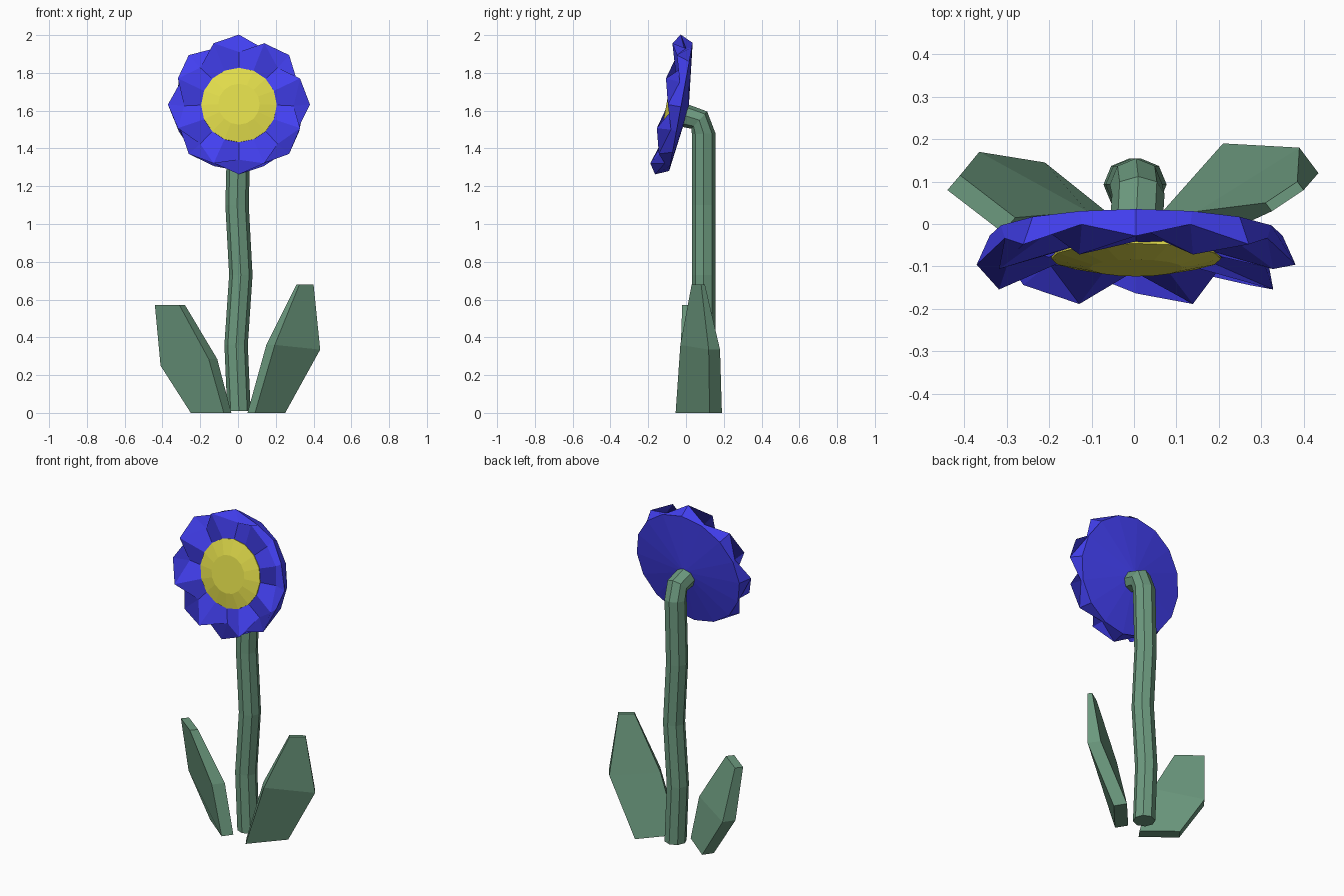
import bpy, bmesh
from math import sin, cos, pi, radians
from mathutils import Vector

if "Cube" in bpy.data.objects:
    bpy.data.objects.remove(bpy.data.objects["Cube"])


def material(name, rgb):
    m = bpy.data.materials.new(name)
    m.diffuse_color = (*rgb, 1)
    m.use_nodes = True
    m.node_tree.nodes["Principled BSDF"].inputs["Base Color"].default_value = m.diffuse_color
    return m


GREEN = material("leaf_green", (0.15, 0.32, 0.21))
BLUE = material("petal_blue", (0.055, 0.05, 0.87))
YELLOW = material("centre_yellow", (0.75, 0.71, 0.07))


def loft(name, rings, mat, start=None, end=None):
    """Skin equal-length closed rings; ends close to a point or a flat cap."""
    bm = bmesh.new()
    rows = [[bm.verts.new(p) for p in r] for r in rings]
    n = len(rows[0])
    for a, b in zip(rows, rows[1:]):
        for i in range(n):
            j = (i + 1) % n
            bm.faces.new((a[i], a[j], b[j], b[i]))
    for row, tip in ((rows[0], start), (rows[-1], end)):
        if tip is None:
            bm.faces.new(row)
        else:
            c = bm.verts.new(tip)
            for i in range(n):
                bm.faces.new((row[i], row[(i + 1) % n], c))
    bmesh.ops.recalc_face_normals(bm, faces=bm.faces)
    me = bpy.data.meshes.new(name)
    bm.to_mesh(me)
    bm.free()
    me.materials.append(mat)
    ob = bpy.data.objects.new(name, me)
    bpy.context.collection.objects.link(ob)
    return ob


# Flower head frame: a disc tilted slightly upward
TILT = radians(10.4)


def head(u, v, d):
    return Vector((0.005 + u, -0.027 + v * sin(TILT) - d * cos(TILT),
                   1.62 + v * cos(TILT) + d * sin(TILT)))


def head_ring(even, odd):
    pts = []
    for i in range(16):
        r, d = odd if i % 2 else even
        a = 2 * pi * i / 16
        pts.append(head(r * sin(a), r * cos(a), d))
    return pts


# Petals: domed back, rear row of tips, groove, front row of tips, inner rim
loft("petals", [
    head_ring((0.345, 0.0), (0.345, 0.0)),
    head_ring((0.376, 0.07), (0.335, 0.03)),
    head_ring((0.29, 0.03), (0.35, 0.105)),
    head_ring((0.205, 0.052), (0.19, 0.05)),
], BLUE, start=head(0, 0, -0.042), end=head(0, 0, 0.04))

# Flower centre: shallow faceted dome
loft("flower_centre", [head_ring((r, d), (r, d)) for r, d in
                       ((0.2, 0.045), (0.2, 0.056), (0.11, 0.078))],
     YELLOW)

# Stem: octagonal tube along a wavy path that bends into the head
path = [Vector(p) for p in (
    (0.005, 0.093, 0.01), (-0.01, 0.093, 0.36), (0.015, 0.093, 0.73),
    (-0.005, 0.093, 1.1), (0.005, 0.093, 1.48), (0.01, 0.07, 1.55),
    (0.005, -0.01, 1.575))]
rings = []
for i, p in enumerate(path):
    t = (path[min(i + 1, len(path) - 1)] - path[max(i - 1, 0)]).normalized()
    if i == 0:
        t = Vector((0, 0, 1))
    side = Vector((1, 0, 0))
    side = (side - t * side.dot(t)).normalized()
    up = t.cross(side)
    rings.append([p + 0.062 * (side * cos(k * pi / 4) + up * sin(k * pi / 4))
                  for k in range(8)])
loft("stem", rings, GREEN)


# Leaves: thick slabs, each section = inner edge, outer edge, thickness offset
def leaf(name, sections):
    rows = []
    for inner, outer, off in sections:
        a, b, o = Vector(inner), Vector(outer), Vector((*off, 0))
        rows.append([a, b, b + o, a + o])
    ob = loft(name, rows, GREEN)
    return ob


leaf("right_leaf", [
    ((0.09, -0.055, 0), (0.25, 0.125, 0), (-0.04, 0.065)),
    ((0.195, -0.03, 0.36), (0.435, 0.12, 0.335), (-0.045, 0.06)),
    ((0.325, 0.03, 0.68), (0.40, 0.08, 0.68), (-0.015, 0.02))])
leaf("left_leaf", [
    ((-0.075, -0.05, 0), (-0.25, 0.09, 0), (0.04, 0.055)),
    ((-0.155, -0.03, 0.285), (-0.41, 0.11, 0.25), (0.045, 0.06)),
    ((-0.31, -0.02, 0.57), (-0.44, 0.08, 0.57), (0.03, 0.035))])
